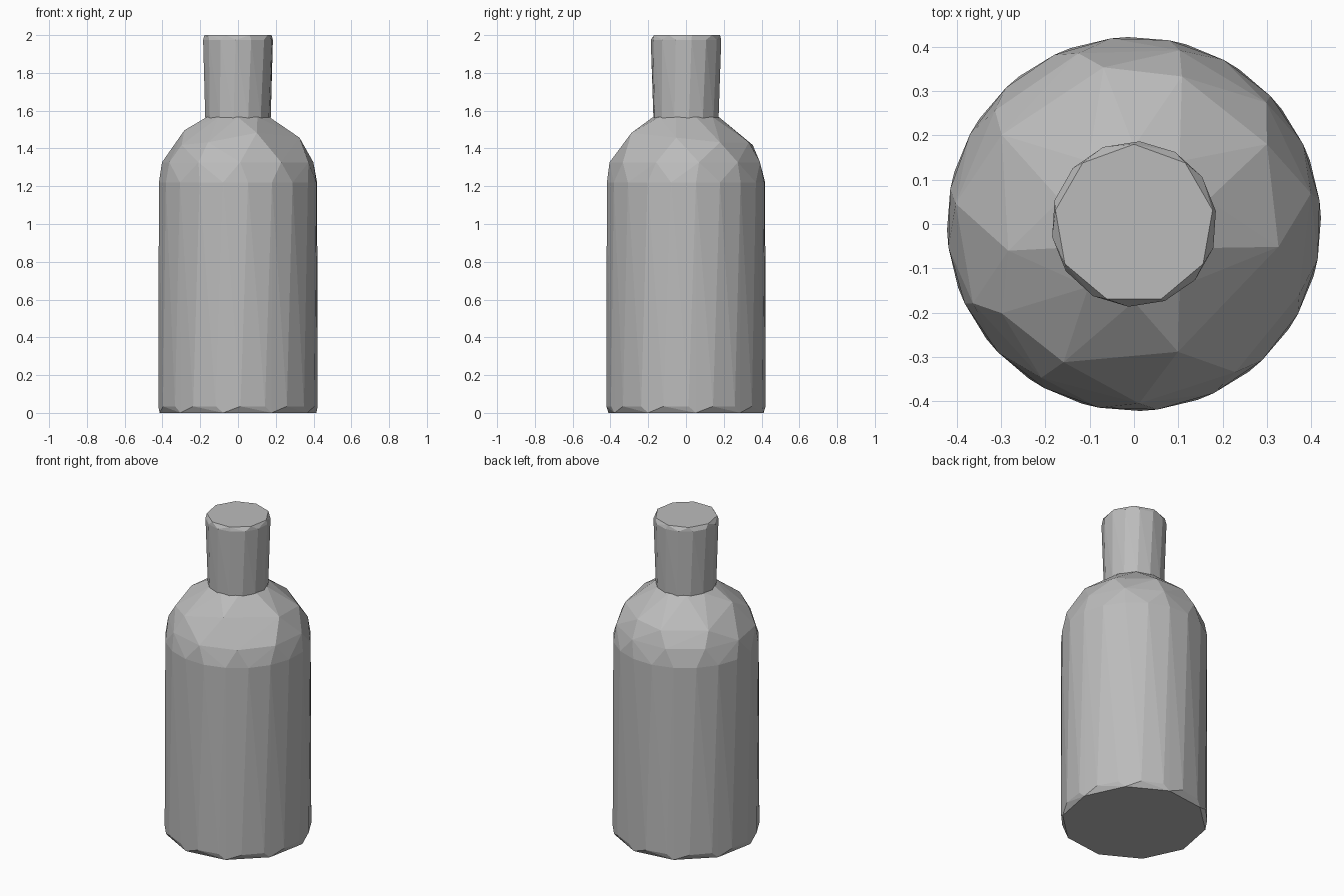
import bpy
import bmesh
from math import cos, sin, radians, sqrt, tau

cube = bpy.data.objects.get("Cube")
if cube:
    bpy.data.objects.remove(cube)

grey = bpy.data.materials.new("plain grey")
grey.use_nodes = True
tone = (0.5, 0.5, 0.5, 1)
grey.diffuse_color = tone
grey.node_tree.nodes["Principled BSDF"].inputs["Base Color"].default_value = tone

RADIUS = 0.422


def ring(count, radius, z, turn=0.0):
    """Points of a regular polygon, turned by a fraction of one side."""
    return [(radius * cos(tau * (i + turn) / count),
             radius * sin(tau * (i + turn) / count), z) for i in range(count)]


def dome_height(radius):
    return 1.22 + 0.38 * sqrt(1 - (radius / RADIUS) ** 2)


def dome_ring(count, radius, turn=0.0):
    return ring(count, radius, dome_height(radius), turn)


def faceted_solid(name, points):
    """Wrap points in a flat-shaded faceted skin."""
    bm = bmesh.new()
    for p in points:
        bm.verts.new(p)
    hull = bmesh.ops.convex_hull(bm, input=bm.verts[:])
    loose = {v for v in hull["geom_interior"] + hull["geom_unused"]
             if isinstance(v, bmesh.types.BMVert)}
    bmesh.ops.delete(bm, geom=list(loose), context="VERTS")
    bmesh.ops.dissolve_limit(bm, angle_limit=radians(0.5),
                             verts=bm.verts[:], edges=bm.edges[:])
    bmesh.ops.recalc_face_normals(bm, faces=bm.faces[:])
    mesh = bpy.data.meshes.new(name)
    bm.to_mesh(mesh)
    bm.free()
    mesh.materials.append(grey)
    obj = bpy.data.objects.new(name, mesh)
    bpy.context.collection.objects.link(obj)
    return obj


# Uneven corners around the middle of the shoulder: angle, radius
shoulder = [(31, .35), (72, .35), (101, .36), (146, .36), (192, .29),
            (214, .36), (243, .35), (289, .305), (351, .33)]
shoulder_points = [(r * cos(radians(a)), r * sin(radians(a)), dome_height(r))
                   for a, r in shoulder]

# Bottle body: chipped foot, slanted side facets, rounded shoulder
body = ring(10, 0.418, 0.0, 0.2)
body += ring(20, RADIUS, 0.035, 0.1)
body += ring(20, RADIUS, 1.22, 0.4)
body += dome_ring(11, 0.405, 0.3)
body += shoulder_points
body += dome_ring(10, 0.175, 0.5)
faceted_solid("bottle_body", body)

# Stopper: flares upward, with a chipped top rim
stopper = ring(14, 0.174, 1.56, 0.2)
stopper += ring(14, 0.187, 1.975, 0.35)
stopper += ring(9, 0.18, 2.0, 0.25)
faceted_solid("stopper", stopper)
